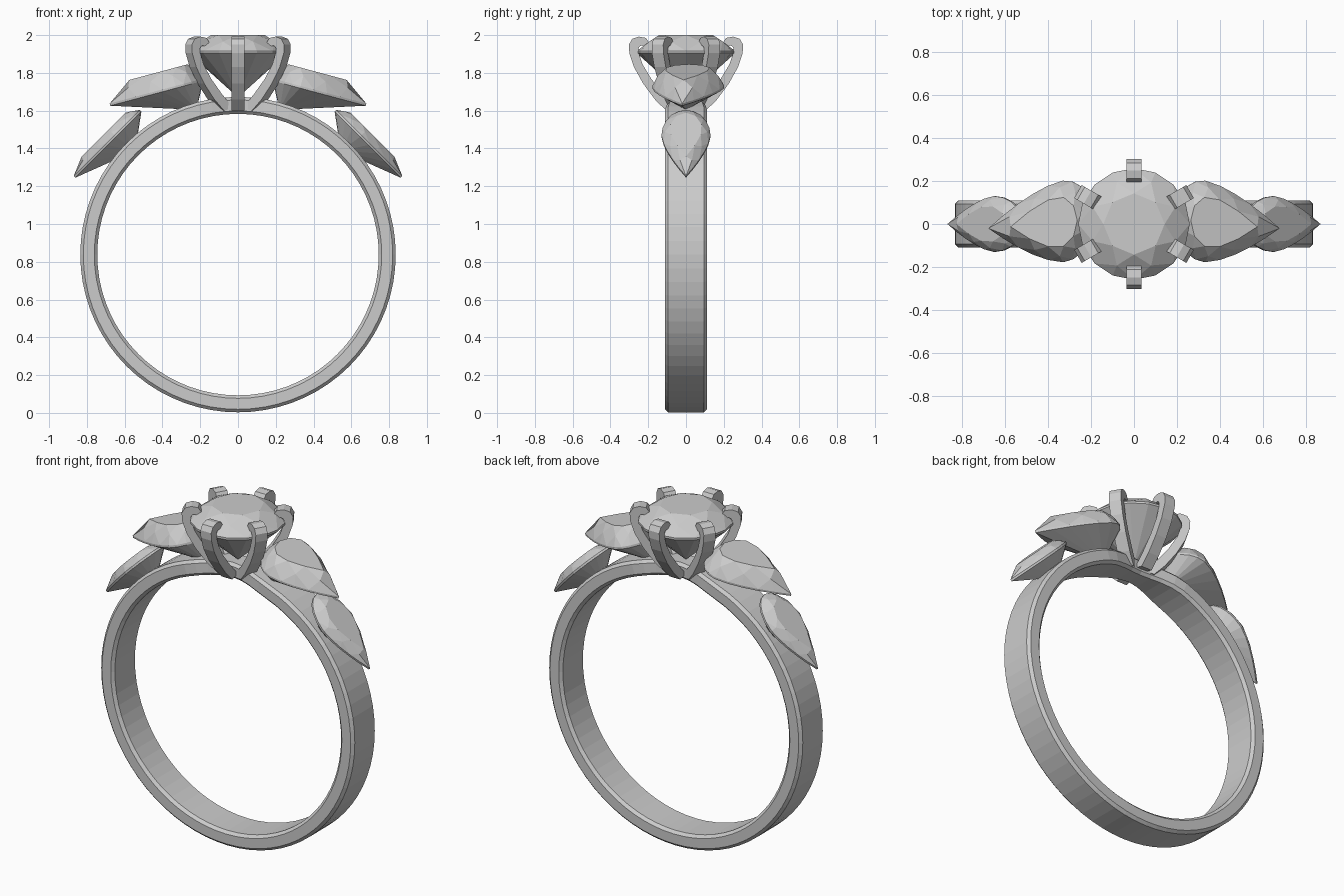
import bpy, bmesh, math
from mathutils import Vector, Matrix

if "Cube" in bpy.data.objects:
    bpy.data.objects.remove(bpy.data.objects["Cube"])


def make(name, verts, faces):
    bm = bmesh.new()
    vs = [bm.verts.new(v) for v in verts]
    for f in faces:
        bm.faces.new([vs[i] for i in f])
    bmesh.ops.recalc_face_normals(bm, faces=bm.faces)
    me = bpy.data.meshes.new(name)
    bm.to_mesh(me)
    bm.free()
    ob = bpy.data.objects.new(name, me)
    bpy.context.collection.objects.link(ob)
    return ob


# Chamfered band, narrowing under the centre setting
def band(cz=0.838, ro=0.835, ri=0.745, c=0.016, seg=72):
    verts, faces = [], []
    for i in range(seg):
        a = 2 * math.pi * i / seg
        t = 1.0
        if math.sin(a) > 0:
            t = min(1, abs(math.cos(a)) * ro / 0.29)
            t = t * t * (3 - 2 * t)
        h = 0.065 + 0.045 * t
        prof = [(ro, h - c), (ro - c, h), (ri + c, h), (ri, h - c)]
        prof += [(r, -y) for r, y in reversed(prof)]
        for r, y in prof:
            verts.append((r * math.cos(a), y, cz + r * math.sin(a)))
        j = (i + 1) % seg
        for k in range(8):
            m = (k + 1) % 8
            faces.append((i * 8 + k, i * 8 + m, j * 8 + m, j * 8 + k))
    return make("band", verts, faces)


# Faceted stone: table, star facets, kites, girdle and pavilion
def stone(name, outline, n, crown, table, culet, matrix, focus=0.0):
    N = 2 * n
    pts = [outline(2 * math.pi * i / N) for i in range(N)]
    g = 0.006

    def scaled(p, s, z):
        return Vector((focus + (p[0] - focus) * s, p[1] * s, z))

    verts = [Vector((p[0], p[1], g)) for p in pts]                      # upper girdle
    verts += [Vector((p[0], p[1], -g)) for p in pts]                    # lower girdle
    verts += [scaled(pts[2 * i + 1], (1 + table) / 2 + 0.03, crown * 0.62) for i in range(n)]
    verts += [scaled(pts[2 * i], table, crown) for i in range(n)]
    verts.append(Vector((culet[0], 0, culet[1])))
    M, T, C = 2 * N, 2 * N + n, 2 * N + 2 * n
    faces = [[T + i for i in range(n)]]
    for i in range(n):
        j, p, e = (i + 1) % n, (i - 1) % n, 2 * i
        faces += [(T + i, T + j, M + i), (T + i, M + p, e, M + i),
                  (M + i, e, e + 1), (M + i, e + 1, (e + 2) % N)]
    for i in range(N):
        j = (i + 1) % N
        faces += [(i, j, N + j, N + i), (N + i, N + j, C)]
    return make(name, [matrix @ v for v in verts], faces)


def pear(back, tip, w, shift=0.0, skew=0.0):
    def outline(a):
        c, s = math.cos(a), math.sin(a)
        if c < -1e-6:
            u, v = back * c, w * s
        else:
            t = max(0, 1 - math.asin(min(1, abs(s))) / (math.pi / 2))
            u, v = tip * t, math.copysign(w * (1 - t ** 1.5), s)
        return u, v + shift + skew * u
    return outline


def frame(x, z, tilt):
    return Matrix.Translation((x, 0, z)) @ Matrix.Rotation(math.radians(tilt), 4, 'Y')


band()

# Round centre stone
stone("centre_stone", lambda a: (0.26 * math.cos(a), 0.26 * math.sin(a)), 8,
      0.09, 0.55, (0, -0.24), frame(0, 1.91, 0))

# Pear side stones, mirrored left and right
mirror = Matrix.Scale(-1, 4, (1, 0, 0))
for side, m in (("right", Matrix.Identity(4)), ("left", mirror)):
    stone(side + "_large_pear", pear(0.15, 0.36, 0.19, 0.012, -0.09), 10,
          0.1, 0.63, (-0.075, -0.145), m @ frame(0.33, 1.725, 15))
    stone(side + "_small_pear", pear(0.19, 0.305, 0.13), 10,
          0.05, 0.66, (-0.02, -0.13), m @ frame(0.65, 1.465, 45))

# Six curved claws: (outer r, z) paired with (inner r, z)
claw = [((0.105, 1.60), (0.05, 1.615)), ((0.165, 1.66), (0.12, 1.69)),
        ((0.228, 1.745), (0.185, 1.77)), ((0.275, 1.83), (0.23, 1.845)),
        ((0.300, 1.905), (0.252, 1.91)), ((0.302, 1.95), (0.252, 1.93)),
        ((0.285, 1.98), (0.245, 1.94)), ((0.25, 1.992), (0.235, 1.945)),
        ((0.212, 1.985), (0.215, 1.94)), ((0.195, 1.96), (0.195, 1.94))]
for k in range(6):
    rot = Matrix.Rotation(math.radians(30 + 60 * k), 4, 'Z')
    h = 0.035
    verts, faces = [], []
    for (ro, zo), (ri, zi) in claw:
        verts += [rot @ Vector(p) for p in
                  ((ro, -h, zo), (ro, h, zo), (ri, h, zi), (ri, -h, zi))]
    for i in range(len(claw) - 1):
        for e in range(4):
            f = (e + 1) % 4
            faces.append((i * 4 + e, i * 4 + f, i * 4 + 4 + f, i * 4 + 4 + e))
    end = len(verts) - 4
    faces += [(0, 1, 2, 3), (end, end + 1, end + 2, end + 3)]
    make("claw_%d" % (k + 1), verts, faces)
